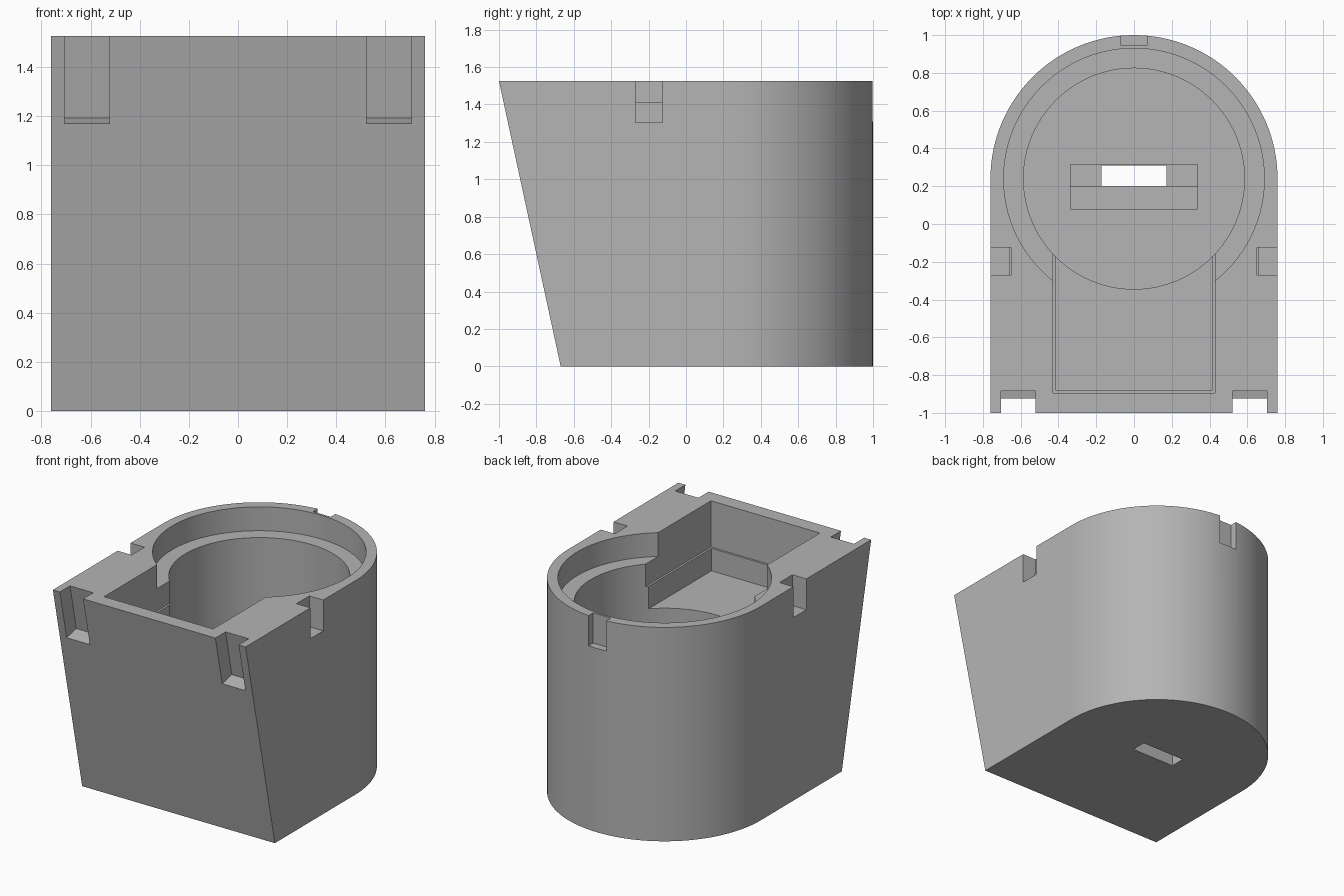
import bpy, bmesh, math
from mathutils import Vector

old = bpy.data.objects.get("Cube")
if old:
    bpy.data.objects.remove(old, do_unlink=True)

TOP, HALF, CY = 1.525, 0.76, 0.24   # height, half width, centre of the round back
SLOPE = 0.33 / TOP                  # lean of the front face

grey = bpy.data.materials.new("plain grey")
grey.use_nodes = True
grey.diffuse_color = (0.46, 0.46, 0.46, 1)
grey.node_tree.nodes["Principled BSDF"].inputs["Base Color"].default_value = grey.diffuse_color


def prism(name, points, vec, start=(0, 0, 0)):
    """Closed solid: a loop of 3D points swept along vec."""
    bm = bmesh.new()
    face = bm.faces.new([bm.verts.new(Vector(p) + Vector(start)) for p in points])
    ext = bmesh.ops.extrude_face_region(bm, geom=[face])
    moved = [v for v in ext["geom"] if isinstance(v, bmesh.types.BMVert)]
    bmesh.ops.translate(bm, verts=moved, vec=vec)
    bmesh.ops.recalc_face_normals(bm, faces=bm.faces)
    mesh = bpy.data.meshes.new(name)
    bm.to_mesh(mesh)
    bm.free()
    mesh.materials.append(grey)
    obj = bpy.data.objects.new(name, mesh)
    bpy.context.collection.objects.link(obj)
    return obj


def arc(radius, a0, a1, n):
    return [(radius * math.cos(a0 + (a1 - a0) * i / n),
             CY + radius * math.sin(a0 + (a1 - a0) * i / n), 0) for i in range(n + 1)]


def box(x0, x1, y0, y1, z0, z1=TOP + 0.1):
    loop = [(x0, y0, z0), (x1, y0, z0), (x1, y1, z0), (x0, y1, z0)]
    return prism("box_cutter", loop, (0, 0, z1 - z0))


def well(radius, z0):
    return prism("well_cutter", arc(radius, 0, math.tau, 96)[:-1],
                 (0, 0, TOP + 0.1 - z0), (0, 0, z0))


def cut(cutter):
    mod = body.modifiers.new("cut", "BOOLEAN")
    mod.operation, mod.solver, mod.object = "DIFFERENCE", "EXACT", cutter
    bpy.context.view_layer.objects.active = body
    bpy.ops.object.modifier_apply(modifier=mod.name)
    bpy.data.objects.remove(cutter, do_unlink=True)


# Shell: straight sides, round back, front leaning outward to the top
outline = [(-HALF, -1, 0), (HALF, -1, 0)] + arc(HALF, 0, math.pi, 64)
body = prism("holder_body", outline, (0, 0, TOP))
for v in body.data.vertices:
    if v.co.y < -0.9:
        v.co.y += SLOPE * (TOP - v.co.z)

# Round well with a ledge
cut(well(0.69, 1.355))
cut(well(0.585, 0.2))

# Stepped front tray opening into the well
cut(box(-0.43, 0.43, -0.895, CY, 1.195))
cut(box(-0.415, 0.415, -0.88, CY, 1.035))

# Connector recess in the well floor, with a slot through the base
cut(box(-0.337, 0.337, 0.08, 0.25, 0.15, 0.4))
cut(box(-0.337, 0.337, 0.20, 0.315, 0.1, 0.4))
cut(box(-0.173, 0.173, 0.20, 0.31, -0.1, 0.3))

# Front clip notches, following the leaning face
for s in (-1, 1):
    x0 = 0.522 * s
    back_top = -0.885 - SLOPE * 0.1
    loop = [(x0, -0.815, 1.193), (x0, back_top, TOP + 0.1),
            (x0, -1.2, TOP + 0.1), (x0, -1.2, 1.193 - SLOPE * 0.385)]
    cut(prism("clip_cutter", loop, (0.183 * s, 0, 0)))

# Side notches, slightly deeper in the upper half
for s in (-1, 1):
    for depth, z0 in ((0.66, 1.305), (0.65, 1.41)):
        a, b = sorted((depth * s, 0.9 * s))
        cut(box(a, b, -0.27, -0.125, z0))

# Rear notch
cut(box(-0.07, 0.07, 0.945, 1.2, 1.31))

# Smooth round walls, crisp edges
bpy.ops.object.select_all(action="DESELECT")
body.select_set(True)
bpy.context.view_layer.objects.active = body
bpy.ops.object.shade_smooth_by_angle(angle=math.radians(30))
